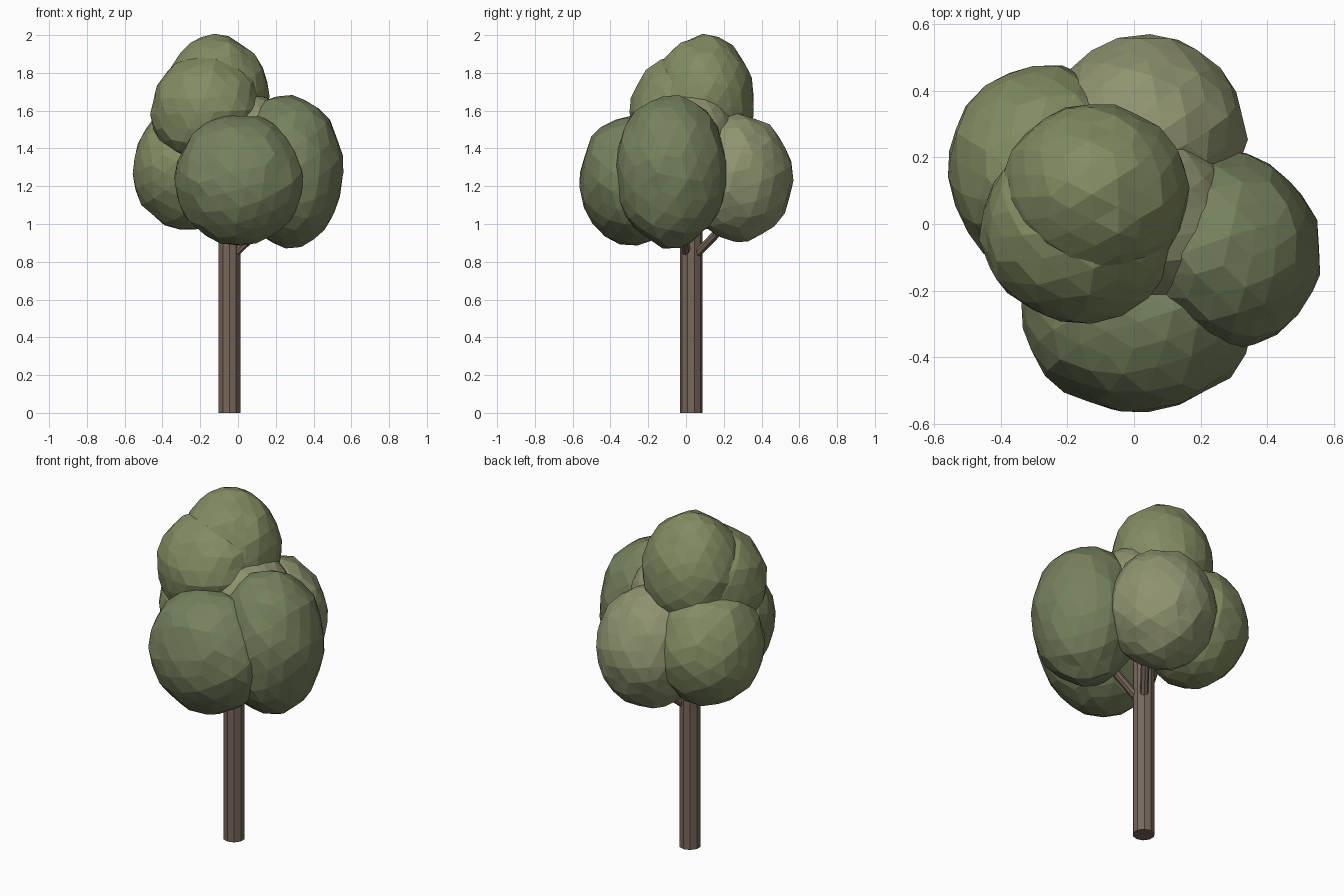
import bpy, random
from mathutils import Vector, Euler

if "Cube" in bpy.data.objects:
    bpy.data.objects.remove(bpy.data.objects["Cube"])

random.seed(4)


def material(name, color):
    m = bpy.data.materials.new(name)
    m.diffuse_color = (*color, 1)
    m.use_nodes = True
    m.node_tree.nodes["Principled BSDF"].inputs["Base Color"].default_value = m.diffuse_color
    return m


bark = material("bark", (0.185, 0.135, 0.105))
dark_leaf = material("dark_leaf", (0.18, 0.22, 0.11))
mid_leaf = material("mid_leaf", (0.225, 0.265, 0.125))
light_leaf = material("light_leaf", (0.275, 0.295, 0.16))


def limb(name, start, end, radius, sides):
    """Straight cylinder between two points."""
    a, b = Vector(start), Vector(end)
    bpy.ops.mesh.primitive_cylinder_add(vertices=sides, radius=radius,
                                        depth=(b - a).length, location=(a + b) / 2)
    ob = bpy.context.object
    ob.name = name
    ob.rotation_euler = (b - a).to_track_quat('Z', 'Y').to_euler()
    ob.data.materials.append(bark)


def clump(name, center, size, mat):
    """Faceted, slightly uneven ellipsoid of leaves."""
    bpy.ops.mesh.primitive_ico_sphere_add(subdivisions=3, radius=1, location=center)
    ob = bpy.context.object
    ob.name = name
    turn = Euler([random.uniform(0, 3) for _ in range(3)]).to_matrix()
    for v in ob.data.vertices:
        p = turn @ v.co * random.uniform(0.97, 1.025)
        v.co = [p[i] * size[i] for i in range(3)]
    ob.data.materials.append(mat)


# trunk and branches
limb("trunk", (-0.045, 0.027, 0), (-0.045, 0.027, 1.25), 0.06, 10)
limb("right_branch", (-0.045, 0.01, 0.82), (0.2, -0.04, 1.05), 0.023, 8)
limb("back_branch", (-0.045, 0.027, 0.81), (0.11, 0.23, 1.02), 0.023, 8)

# foliage: four lower clumps, a core, and two upper clumps
clump("front_foliage", (0.013, -0.275, 1.235), (0.348, 0.29, 0.347), dark_leaf)
clump("right_foliage", (0.27, -0.08, 1.28), (0.29, 0.297, 0.407), dark_leaf)
clump("back_foliage", (0.04, 0.275, 1.245), (0.297, 0.29, 0.337), light_leaf)
clump("left_foliage", (-0.27, 0.165, 1.295), (0.292, 0.312, 0.327), mid_leaf)
clump("core_foliage", (0.015, 0.02, 1.42), (0.285, 0.275, 0.295), light_leaf)
clump("upper_front_foliage", (-0.165, -0.01, 1.597), (0.297, 0.287, 0.298), mid_leaf)
clump("crown_foliage", (-0.115, 0.095, 1.665), (0.28, 0.268, 0.335), mid_leaf)
